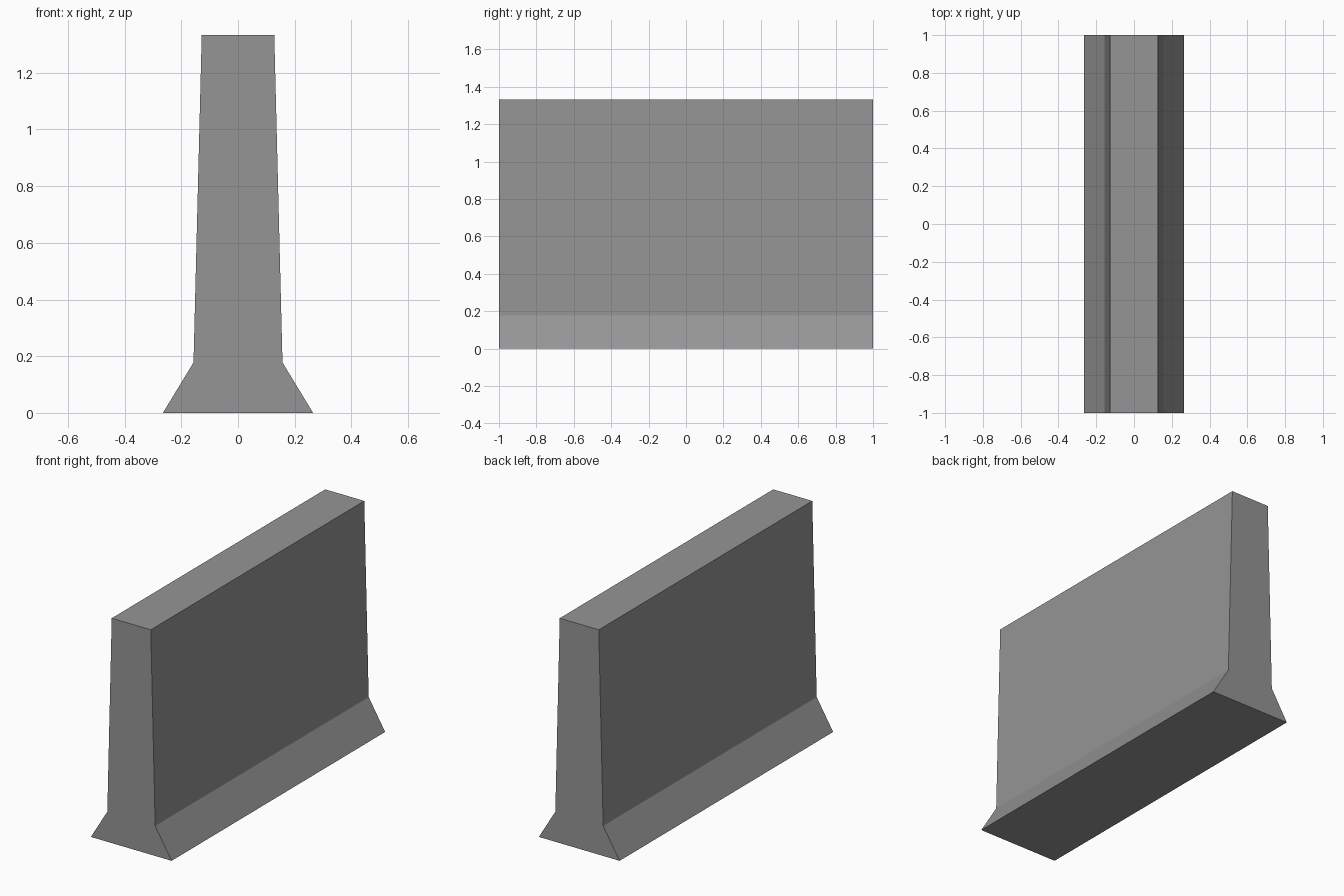
import bpy
import bmesh

if "Cube" in bpy.data.objects:
    bpy.data.objects.remove(bpy.data.objects["Cube"])

# Plain concrete colour
concrete = bpy.data.materials.new("concrete_grey")
concrete.diffuse_color = (0.30, 0.30, 0.30, 1.0)
concrete.use_nodes = True
concrete.node_tree.nodes["Principled BSDF"].inputs["Base Color"].default_value = concrete.diffuse_color

# Right half of the cross-section (x, z), mirrored to make the full profile
half = [(0.265, 0.0), (0.157, 0.178), (0.128, 1.333)]
profile = half + [(-x, z) for x, z in reversed(half)]

# Barrier: profile extruded along y
bm = bmesh.new()
end = bm.faces.new([bm.verts.new((x, -1.0, z)) for x, z in profile])
ext = bmesh.ops.extrude_face_region(bm, geom=[end], use_keep_orig=True)
moved = [g for g in ext["geom"] if isinstance(g, bmesh.types.BMVert)]
bmesh.ops.translate(bm, verts=moved, vec=(0, 2.0, 0))
bmesh.ops.recalc_face_normals(bm, faces=bm.faces)

mesh = bpy.data.meshes.new("barrier")
bm.to_mesh(mesh)
bm.free()
mesh.materials.append(concrete)
barrier = bpy.data.objects.new("barrier", mesh)
bpy.context.collection.objects.link(barrier)
